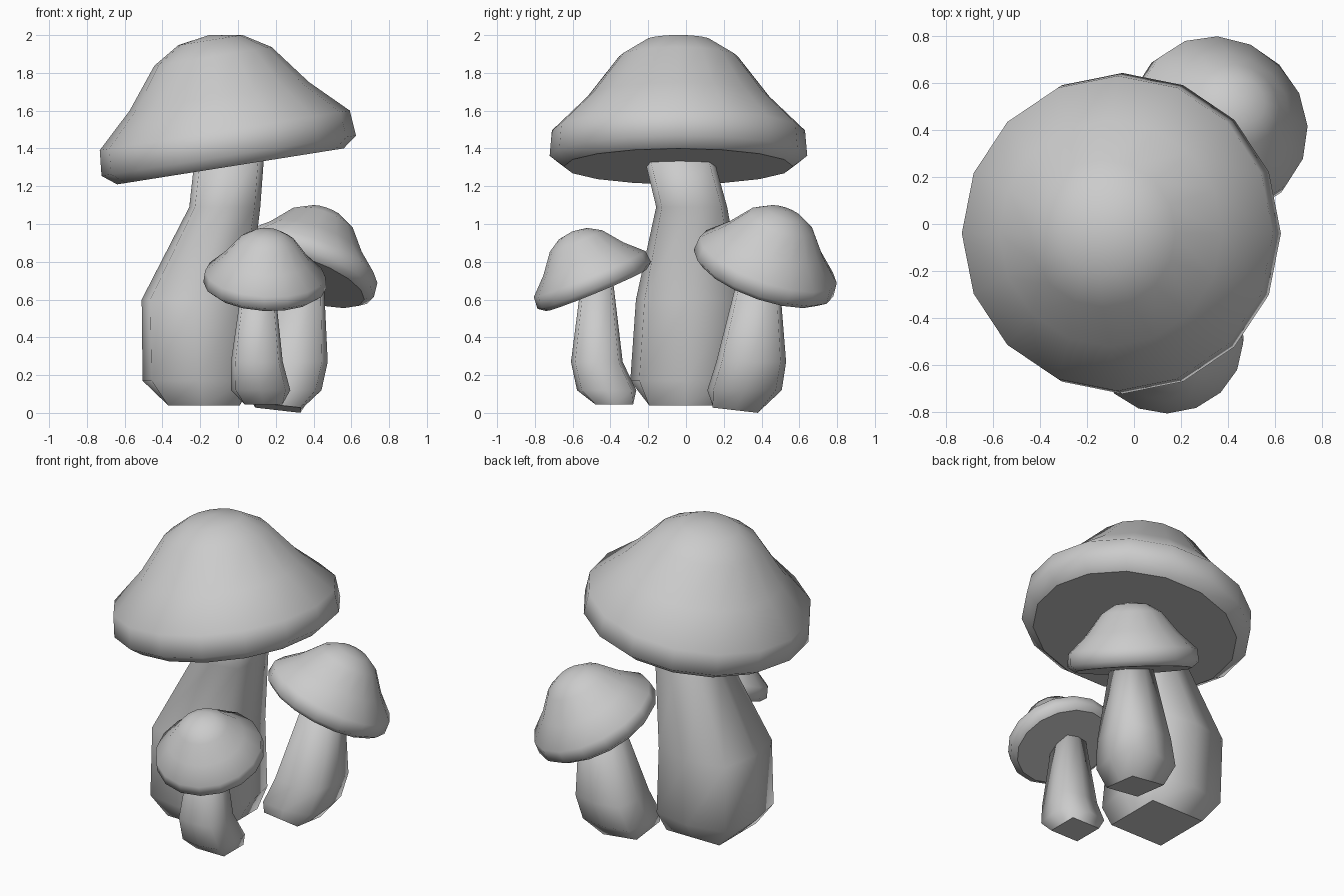
import bpy, bmesh, math
from mathutils import Vector

if "Cube" in bpy.data.objects:
    bpy.data.objects.remove(bpy.data.objects["Cube"])

# Cap outline (radius, height) for the big mushroom; the small caps are scaled copies
CAP = [(0.607, 0.0), (0.682, 0.057), (0.67, 0.193), (0.481, 0.375),
       (0.314, 0.59), (0.172, 0.677)]
CAP_TOP = 0.705
SIDES = 16


def loft(name, rings, tip=None):
    """Skin rings of points; flat crisp base, smooth sides, optional pointed top."""
    bm = bmesh.new()
    loops = [[bm.verts.new(p) for p in ring] for ring in rings]
    n = len(loops[0])
    for a, b in zip(loops, loops[1:]):
        for i in range(n):
            j = (i + 1) % n
            bm.faces.new((a[i], a[j], b[j], b[i]))
    if tip is None:
        bm.faces.new(loops[-1])
    else:
        t = bm.verts.new(tip)
        for i in range(n):
            bm.faces.new((loops[-1][i], loops[-1][(i + 1) % n], t))
    for f in bm.faces:
        f.smooth = True
    base = bm.faces.new(loops[0][::-1])
    base.smooth = False
    for e in base.edges:
        e.smooth = False
    bmesh.ops.recalc_face_normals(bm, faces=bm.faces)
    mesh = bpy.data.meshes.new(name)
    bm.to_mesh(mesh)
    bm.free()
    obj = bpy.data.objects.new(name, mesh)
    bpy.context.collection.objects.link(obj)
    return obj


def cap(name, center, normal, scale):
    rings = [[(r * scale * math.cos(2 * math.pi * i / SIDES),
               r * scale * math.sin(2 * math.pi * i / SIDES), h * scale)
              for i in range(SIDES)] for r, h in CAP]
    obj = loft(name, rings, (0, 0, CAP_TOP * scale))
    obj.location = center
    obj.rotation_mode = 'QUATERNION'
    obj.rotation_quaternion = Vector((0, 0, 1)).rotation_difference(Vector(normal))


def stem(name, sections, lean=(0, 0)):
    """Sections are (x, y, z, half width); square foot, rounded-square above."""
    rings = []
    for k, (x, y, z, w) in enumerate(sections):
        corner = 1.0 if k == 0 else 0.84
        ring = []
        for i in range(8):
            a = i * math.pi / 4
            f = w if i % 2 == 0 else w * corner * math.sqrt(2)
            dx, dy = f * math.cos(a), f * math.sin(a)
            dz = dx * lean[0] + dy * lean[1] if k == 0 else 0
            ring.append((x + dx, y + dy, z + dz))
        rings.append(ring)
    loft(name, rings)


# Large mushroom
cap("large_cap", (-0.04, -0.04, 1.305), (-0.157, 0, 0.988), 1.0)
stem("large_stem", [(-0.18, -0.005, 0.04, 0.19), (-0.21, 0.0, 0.17, 0.295),
                    (-0.225, 0.02, 0.6, 0.285), (-0.07, 0.03, 1.09, 0.188),
                    (-0.045, -0.04, 1.36, 0.183)])

# Small front mushroom
cap("front_cap", (0.14, -0.475, 0.65), (0.05, -0.38, 0.92), 0.477)
stem("front_stem", [(0.135, -0.38, 0.045, 0.1), (0.12, -0.42, 0.12, 0.157),
                    (0.1, -0.472, 0.27, 0.137), (0.108, -0.47, 0.69, 0.085)])

# Small back mushroom
cap("back_cap", (0.34, 0.40, 0.71), (0.316, 0.316, 0.894), 0.572)
stem("back_stem", [(0.21, 0.26, 0.028, 0.12), (0.245, 0.31, 0.12, 0.197),
                   (0.29, 0.345, 0.27, 0.185), (0.345, 0.385, 0.73, 0.108)],
     lean=(-0.115, -0.115))
